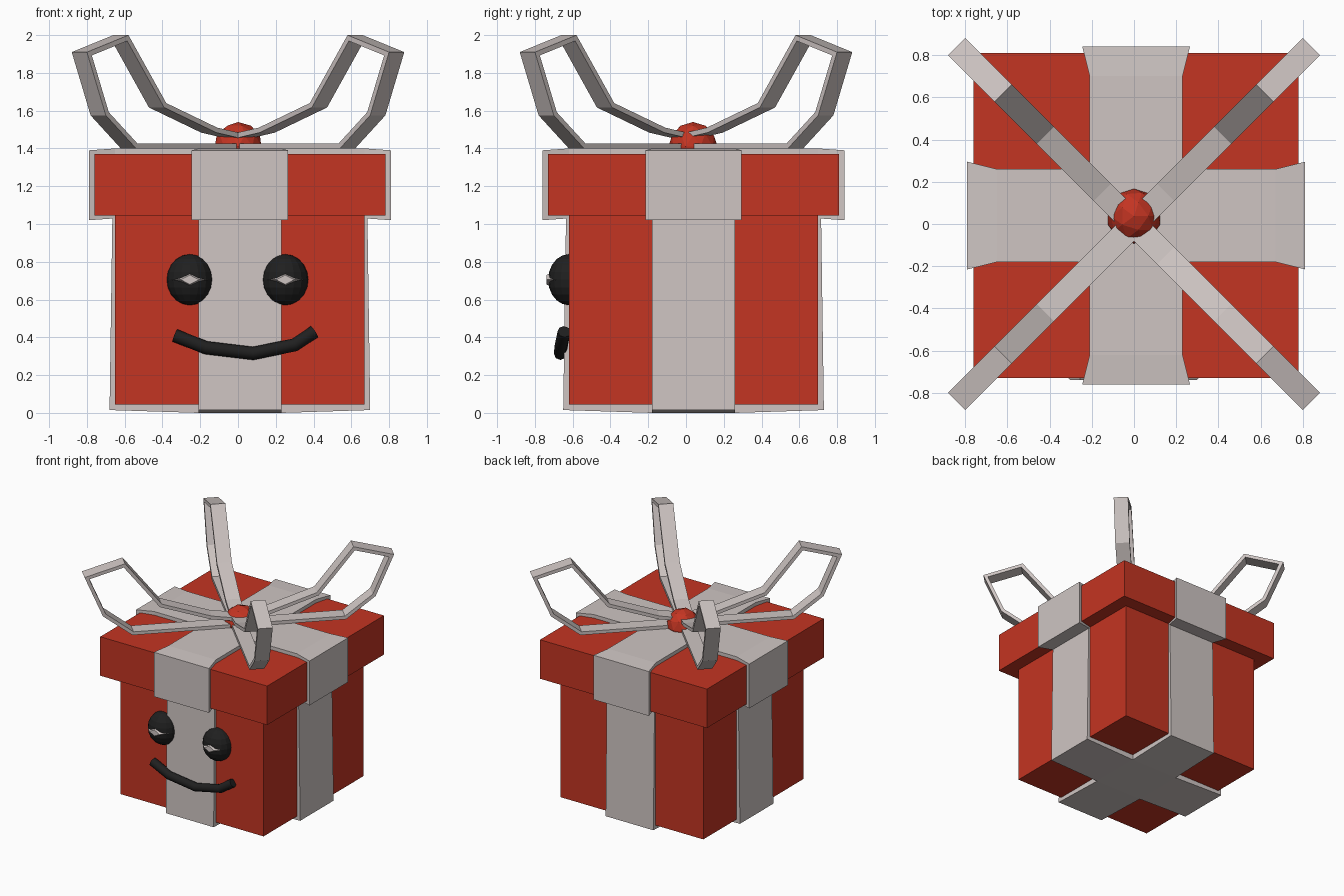
import bpy, bmesh
from math import radians, sqrt
from mathutils import Vector, Matrix

if "Cube" in bpy.data.objects:
    bpy.data.objects.remove(bpy.data.objects["Cube"])


def material(name, color):
    m = bpy.data.materials.new(name)
    m.use_nodes = True
    m.diffuse_color = (*color, 1)
    m.node_tree.nodes["Principled BSDF"].inputs["Base Color"].default_value = (*color, 1)
    return m


RED = material("gift red", (0.55, 0.035, 0.016))
SILVER = material("ribbon silver", (0.62, 0.56, 0.545))
BLACK = material("face black", (0.014, 0.014, 0.014))
CENTRE = Vector((0.01, 0.04, 0))


def finish(name, bm, mat, location=(0, 0, 0), turn=0):
    bmesh.ops.recalc_face_normals(bm, faces=bm.faces)
    me = bpy.data.meshes.new(name)
    bm.to_mesh(me)
    bm.free()
    me.materials.append(mat)
    ob = bpy.data.objects.new(name, me)
    ob.location = location
    ob.rotation_euler.z = radians(turn)
    bpy.context.collection.objects.link(ob)
    return ob


def box(name, half, z0, z1):
    bm = bmesh.new()
    bmesh.ops.create_cube(bm, size=1)
    bmesh.ops.scale(bm, vec=(2 * half, 2 * half, z1 - z0), verts=bm.verts)
    finish(name, bm, RED, CENTRE + Vector((0, 0, (z0 + z1) / 2)))


def band(name, stations, turn):
    """Loft rectangles along x; station = (x at bottom, x at top, half width, z0, z1)."""
    bm = bmesh.new()
    rings = []
    for xb, xt, w, z0, z1 in stations:
        rings.append([bm.verts.new(p) for p in
                      ((xb, -w, z0), (xb, w, z0), (xt, w, z1), (xt, -w, z1))])
    for a, b in zip(rings, rings[1:]):
        for i in range(4):
            j = (i + 1) % 4
            bm.faces.new((a[i], a[j], b[j], b[i]))
    bm.faces.new(rings[0])
    bm.faces.new(rings[-1])
    finish(name, bm, SILVER, CENTRE, turn)


def both_ends(half):
    return [(-b, -t, *rest) for b, t, *rest in half] + half[::-1]


# Box, lid and the ribbons wrapped round them
box("box_body", 0.66, 0.045, 1.06)
box("lid", 0.77, 1.045, 1.37)
for turn, label in ((0, "across"), (90, "lengthwise")):
    band("body_ribbon_" + label,
         both_ends([(0.69, 0.675, 0.22, 0.015, 1.05), (0.22, 0.22, 0.22, 0, 1.05)]), turn)
    band("lid_ribbon_" + label,
         both_ends([(0.80, 0.80, 0.255, 1.02, 1.39), (0.66, 0.66, 0.22, 1.03, 1.40)]), turn)


# Bow loops: a closed strip in the diagonal plane, thickened inwards
def inset(points, d):
    result = []
    for i, p in enumerate(points):
        e1 = (p - points[i - 1]).normalized()
        e2 = (points[(i + 1) % len(points)] - p).normalized()
        n1, n2 = Vector((e1.y, -e1.x)), Vector((e2.y, -e2.x))
        result.append(p + (n1 + n2) * d / (1 + n1.dot(n2)))
    return result


LOOP = [(0, 1.475), (0.15, 1.51), (0.42, 1.64), (0.62, 2.0),
        (0.84, 1.91), (0.74, 1.575), (0.58, 1.40), (0, 1.40)]


def bow_loop(name, turn):
    outer = [Vector((t * sqrt(2), z)) for t, z in LOOP]
    inner = inset(outer, 0.027)
    w = 0.057
    bm = bmesh.new()
    rings = [[bm.verts.new((p.x, y, p.y)) for p in pts]
             for pts, y in ((outer, -w), (outer, w), (inner, w), (inner, -w))]
    for k in range(4):
        a, b = rings[k], rings[(k + 1) % 4]
        for i in range(len(outer)):
            j = (i + 1) % len(outer)
            bm.faces.new((a[i], a[j], b[j], b[i]))
    finish(name, bm, SILVER, turn=turn)


for side, turn in (("back_left", 45), ("back_right", 135),
                   ("front_right", 225), ("front_left", 315)):
    bow_loop("bow_loop_" + side, turn)

# Bow knot
bm = bmesh.new()
bmesh.ops.create_icosphere(bm, subdivisions=2, radius=0.13)
finish("bow_knot", bm, RED, (0, 0.037, 1.41))

# Eyes with diamond glints
for side, x in (("right", -0.255), ("left", 0.25)):
    bm = bmesh.new()
    bmesh.ops.create_uvsphere(bm, u_segments=16, v_segments=10, radius=1)
    bmesh.ops.scale(bm, vec=(0.122, 0.11, 0.135), verts=bm.verts)
    finish("eye_" + side, bm, BLACK, (x, -0.62, 0.705))
    bm = bmesh.new()
    bmesh.ops.create_cone(bm, cap_ends=True, segments=4, radius1=1, radius2=0.5, depth=0.05)
    bmesh.ops.rotate(bm, cent=(0, 0, 0), verts=bm.verts,
                     matrix=Matrix.Rotation(radians(90), 3, "X"))
    bmesh.ops.scale(bm, vec=(0.095, 1, 0.05), verts=bm.verts)
    finish("eye_glint_" + side, bm, SILVER, (x, -0.713, 0.705))

# Smile: a bent tube
curve = bpy.data.curves.new("smile", "CURVE")
curve.dimensions = "3D"
curve.bevel_depth = 0.035
curve.bevel_resolution = 2
curve.use_fill_caps = True
path = [(-0.335, -0.645, 0.41), (-0.17, -0.66, 0.345), (0.08, -0.665, 0.315),
        (0.30, -0.66, 0.36), (0.405, -0.645, 0.43)]
spline = curve.splines.new("POLY")
spline.points.add(len(path) - 1)
for point, co in zip(spline.points, path):
    point.co = (*co, 1)
curve.materials.append(BLACK)
smile = bpy.data.objects.new("smile", curve)
bpy.context.collection.objects.link(smile)
bpy.context.view_layer.objects.active = smile
smile.select_set(True)
bpy.ops.object.convert(target="MESH")
bpy.ops.object.shade_smooth_by_angle(angle=radians(50))
